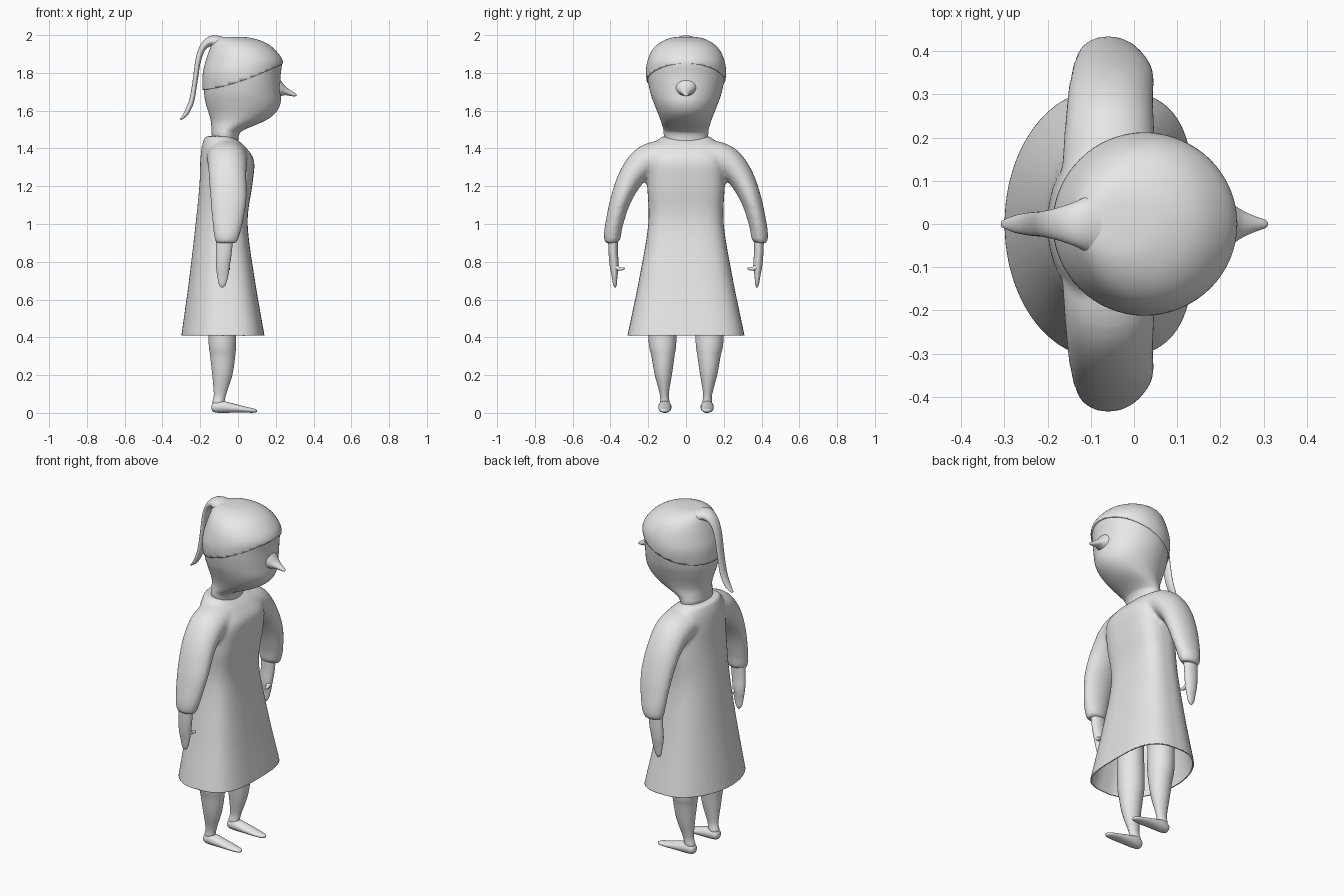
import bpy, bmesh, math
from mathutils import Vector

X, Y, Z = Vector((1, 0, 0)), Vector((0, 1, 0)), Vector((0, 0, 1))

if "Cube" in bpy.data.objects:
    bpy.data.objects.remove(bpy.data.objects["Cube"])

clay = bpy.data.materials.new("light_grey_clay")
clay.use_nodes = True
grey = (0.8, 0.8, 0.8, 1)
clay.diffuse_color = grey
clay.node_tree.nodes["Principled BSDF"].inputs["Base Color"].default_value = grey


def smooth_rings(rings, steps=5):
    """Catmull-Rom interpolation through (x, y, z, radius_a, radius_b) rings."""
    pts = [rings[0]] + list(rings) + [rings[-1]]
    out = []
    for p, q, r, s in zip(pts, pts[1:], pts[2:], pts[3:]):
        for i in range(steps):
            t = i / steps
            out.append([b + 0.5 * t * (c - a + t * (2 * a - 5 * b + 4 * c - d
                        + t * (3 * (b - c) + d - a)))
                        for a, b, c, d in zip(p, q, r, s)])
    return out + [list(rings[-1])]


def loft(bm, rings, side, normal=None, front_power=2, n=40):
    """Skin closed elliptical rings; they follow the path if normal is None."""
    data = smooth_rings(rings)
    centres = [Vector(d[:3]) for d in data]
    loops = []
    for i, d in enumerate(data):
        t = normal or (centres[min(i + 1, len(data) - 1)] - centres[max(i - 1, 0)]).normalized()
        v = t.cross(side).normalized()
        a, b = max(d[3], 0.001), max(d[4], 0.001)
        loop = []
        for k in range(n):
            c, s = math.cos(math.tau * k / n), math.sin(math.tau * k / n)
            e = 2 / front_power if c > 0 else 1
            u = math.copysign(abs(c) ** e, c)
            w = math.copysign(abs(s) ** e, s)
            loop.append(bm.verts.new(centres[i] + side * a * u + v * b * w))
        loops.append(loop)
    for lo, hi in zip(loops, loops[1:]):
        for k in range(n):
            j = (k + 1) % n
            bm.faces.new((lo[k], lo[j], hi[j], hi[k]))
    bm.faces.new(loops[0][::-1])
    bm.faces.new(loops[-1])


def make(name, bm, mirror=False):
    bmesh.ops.recalc_face_normals(bm, faces=bm.faces)
    mesh = bpy.data.meshes.new(name)
    bm.to_mesh(mesh)
    bm.free()
    mesh.materials.append(clay)
    mesh.shade_smooth()
    ob = bpy.data.objects.new(name, mesh)
    bpy.context.scene.collection.objects.link(ob)
    if mirror:
        m = ob.modifiers.new("other_side", "MIRROR")
        m.use_axis = (False, True, False)
    return ob


def cut_below(bm, height):
    bmesh.ops.bisect_plane(bm, geom=bm.verts[:] + bm.edges[:] + bm.faces[:],
                           plane_co=Z * height, plane_no=Z, clear_inner=True)


def thicken(ob, amount):
    m = ob.modifiers.new("cloth", "SOLIDIFY")
    m.thickness, m.offset = amount, -1


# Dress: flared body and both sleeves fused into one soft skin
bm = bmesh.new()
loft(bm, [(-.08, 0, .34, .228, .318), (-.08, 0, .41, .22, .31), (-.085, 0, .7, .175, .25),
          (-.087, 0, 1, .138, .2), (-.065, 0, 1.2, .14, .205), (-.057, 0, 1.33, .143, .2),
          (-.074, 0, 1.4, .12, .18), (-.088, 0, 1.435, .097, .16),
          (-.105, 0, 1.465, .07, .125)], X, Z, front_power=3.2)
for s in (1, -1):
    loft(bm, [(-.06, .08 * s, 1.365, .11, .085), (-.057, .2 * s, 1.338, .105, .085),
              (-.055, .285 * s, 1.255, .1, .07), (-.05, .345 * s, 1.13, .096, .055),
              (-.055, .38 * s, 1, .08, .047), (-.06, .39 * s, .93, .066, .045),
              (-.062, .389 * s, .9, .056, .036)], X)
draft = make("dress_draft", bm)
remesh = draft.modifiers.new("fuse", "REMESH")
remesh.mode, remesh.voxel_size = "VOXEL", 0.01
relax = draft.modifiers.new("relax", "SMOOTH")
relax.factor, relax.iterations = 0.5, 10
fused = draft.evaluated_get(bpy.context.evaluated_depsgraph_get())
bm = bmesh.new()
bm.from_mesh(fused.to_mesh())
fused.to_mesh_clear()
bpy.data.objects.remove(draft)
cut_below(bm, .41)
thicken(make("dress", bm), .008)

# Head and neck
head = [(-.065, 0, 1.4, .065, .105), (-.067, 0, 1.47, .072, .117), (-.052, 0, 1.5, .088, .12),
        (-.002, 0, 1.545, .142, .133), (.022, 0, 1.59, .178, .15), (.027, 0, 1.64, .198, .17),
        (.023, 0, 1.7, .203, .19), (.023, 0, 1.79, .203, .205), (.033, 0, 1.86, .197, .197),
        (.022, 0, 1.92, .166, .17), (.003, 0, 1.96, .13, .126), (-.02, 0, 1.983, .078, .07),
        (-.02, 0, 1.988, .01, .01)]
bm = bmesh.new()
loft(bm, head, X, Z, n=64)
make("head", bm)


# Hair: a slightly larger shell, trimmed along a curve rising to the brow
def hairline(x):
    return 1.71 + .14 * max(0, (x + .19) / .43) ** 1.5


bm = bmesh.new()
loft(bm, [(x, y, z + .003, a + .007, b + .007) for x, y, z, a, b in head], X, Z, n=64)
for v in bm.verts:
    v.co.z -= hairline(v.co.x)
cut_below(bm, 0)
for v in bm.verts:
    v.co.z += hairline(v.co.x)
thicken(make("hair_cap", bm), .012)

# Ponytail springing from the crown
bm = bmesh.new()
loft(bm, [(-.02, 0, 1.925, .1, .05), (-.08, 0, 1.945, .08, .046), (-.135, 0, 1.968, .052, .03),
          (-.182, 0, 1.94, .036, .019), (-.21, 0, 1.87, .03, .015), (-.228, 0, 1.75, .028, .013),
          (-.246, 0, 1.65, .026, .014), (-.275, 0, 1.585, .02, .012),
          (-.305, 0, 1.553, .008, .004)], Y)
make("ponytail", bm)

# Pointed nose
bm = bmesh.new()
loft(bm, [(.19, 0, 1.728, .07, .06), (.222, 0, 1.72, .05, .044), (.25, 0, 1.706, .032, .024),
          (.28, 0, 1.692, .018, .015), (.303, 0, 1.684, .01, .008),
          (.31, 0, 1.682, .003, .003)], Y, X)
make("nose", bm)

# Mitten hands with thumbs
bm = bmesh.new()
loft(bm, [(-.07, .386, .94, .045, .027), (-.075, .385, .85, .042, .025),
          (-.08, .38, .78, .037, .024), (-.081, .378, .72, .028, .015),
          (-.083, .376, .68, .018, .01), (-.083, .375, .663, .004, .003)], X, Z)
make("hand", bm, mirror=True)
bm = bmesh.new()
loft(bm, [(-.06, .38, .775, .015, .015), (-.055, .355, .763, .011, .01),
          (-.05, .335, .763, .009, .007), (-.05, .325, .766, .003, .003)], X, n=20)
make("thumb", bm, mirror=True)

# Legs and slim feet
bm = bmesh.new()
loft(bm, [(-.083, .13, .75, .07, .07), (-.083, .125, .4, .073, .074), (-.081, .122, .3, .066, .061),
          (-.083, .12, .2, .053, .045), (-.095, .115, .1, .033, .024),
          (-.104, .112, .055, .031, .026), (-.104, .112, .03, .02, .02)], X, Z)
make("leg", bm, mirror=True)
bm = bmesh.new()
loft(bm, [(-.14, .112, .03, .01, .01), (-.13, .112, .03, .026, .025), (-.095, .112, .033, .034, .033),
          (-.03, .112, .026, .034, .025), (.04, .112, .017, .03, .016),
          (.085, .112, .012, .02, .011), (.1, .112, .011, .006, .005)], Y, X)
make("foot", bm, mirror=True)
